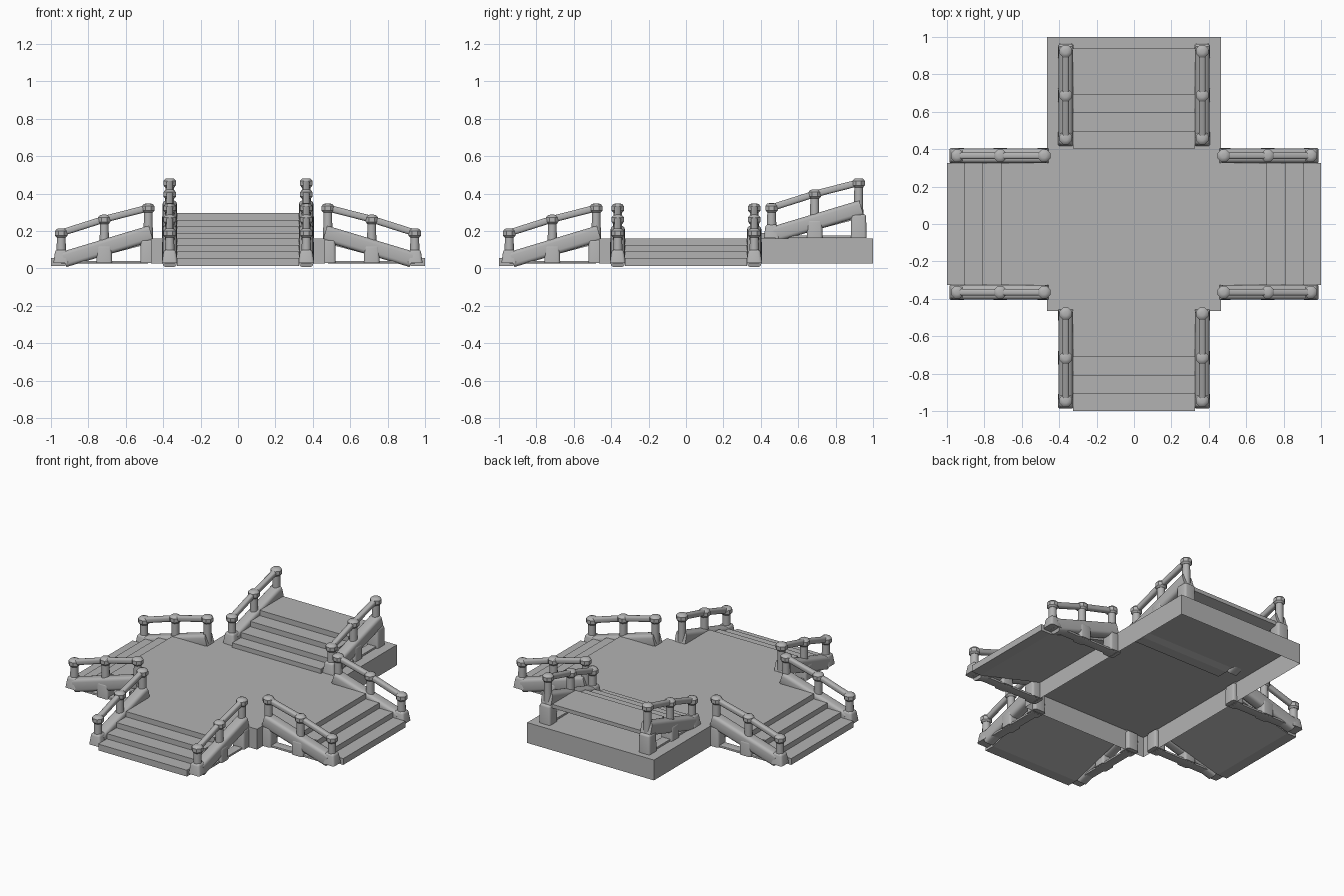
import bpy, bmesh, math
from mathutils import Vector, Matrix

cube = bpy.data.objects.get("Cube")
if cube:
    bpy.data.objects.remove(cube, do_unlink=True)

stone = bpy.data.materials.new("grey_stone")
stone.use_nodes = True
GREY = (0.45, 0.45, 0.45, 1)
stone.diffuse_color = GREY
stone.node_tree.nodes["Principled BSDF"].inputs["Base Color"].default_value = GREY


def finish(bm, name, place, smooth=True):
    """Move the part into place and link it as an object."""
    bm.transform(place)
    bmesh.ops.recalc_face_normals(bm, faces=bm.faces)
    mesh = bpy.data.meshes.new(name)
    bm.to_mesh(mesh)
    bm.free()
    mesh.materials.append(stone)
    obj = bpy.data.objects.new(name, mesh)
    bpy.context.collection.objects.link(obj)
    if smooth:
        bpy.ops.object.select_all(action='DESELECT')
        obj.select_set(True)
        bpy.context.view_layer.objects.active = obj
        bpy.ops.object.shade_smooth_by_angle(angle=math.radians(40))
    return obj


def box(bm, size, centre):
    made = bmesh.ops.create_cube(bm, size=1)["verts"]
    bmesh.ops.scale(bm, vec=size, verts=made)
    bmesh.ops.translate(bm, vec=centre, verts=made)
    return made


def lathe(bm, profile, x, y, sides):
    """Stack rings of (radius, z) and cap both ends."""
    rings = []
    for r, z in profile:
        ring = []
        for i in range(sides):
            a = (i + 0.5) * math.tau / sides
            ring.append(bm.verts.new((x + r * math.cos(a), y + r * math.sin(a), z)))
        rings.append(ring)
    for low, high in zip(rings, rings[1:]):
        for i in range(sides):
            j = (i + 1) % sides
            bm.faces.new((low[i], low[j], high[j], high[i]))
    bm.faces.new(rings[0])
    bm.faces.new(rings[-1])


def beam(bm, start, end, width, height, bevel):
    """Rounded bar between two points."""
    start, end = Vector(start), Vector(end)
    along = end - start
    part = bmesh.new()
    box(part, (along.length, width, height), (0, 0, 0))
    edges = [e for e in part.edges
             if abs(e.verts[0].co.x - e.verts[1].co.x) > 0.01]
    bmesh.ops.bevel(part, geom=edges, offset=bevel, segments=3,
                    profile=0.5, affect='EDGES')
    tilt = Matrix.Rotation(math.atan2(-along.z, along.x), 4, 'Y')
    part.transform(Matrix.Translation((start + end) / 2) @ tilt)
    temp = bpy.data.meshes.new("temp")
    part.to_mesh(temp)
    part.free()
    bm.from_mesh(temp)
    bpy.data.meshes.remove(temp)


# Post positions along a flight: distance, cap centre, base top, base half width
POSTS = [(0.945, 0.19, 0.10, 0.032), (0.715, 0.263, 0.125, 0.04),
         (0.48, 0.323, 0.155, 0.04)]
SIDE = 0.365
FLOOR = 0.028


def make_post(name, place, x, y, cap, base_top, top_half):
    # Rounded square foot, the lowest one tapering upward
    bm = bmesh.new()
    verts = box(bm, (0.084, 0.084, base_top - FLOOR), (x, y, (base_top + FLOOR) / 2))
    for v in verts:
        if v.co.z > base_top - 0.001:
            v.co.x = x + math.copysign(top_half, v.co.x - x)
            v.co.y = y + math.copysign(top_half, v.co.y - y)
    soft = [e for e in bm.edges if max(v.co.z for v in e.verts) > base_top - 0.001]
    bmesh.ops.bevel(bm, geom=soft, offset=0.014, segments=3,
                    profile=0.5, affect='EDGES')
    # Round neck and faceted cap
    lathe(bm, [(0.026, base_top - 0.01), (0.024, cap - 0.02)], x, y, 12)
    lathe(bm, [(0.026, cap - 0.025), (0.036, cap - 0.014), (0.036, cap + 0.01),
               (0.026, cap + 0.021), (0.012, cap + 0.024)], x, y, 8)
    finish(bm, name, place)


def make_flight(name, place):
    """Flight of four steps descending toward +x, with a railing on each side."""
    # Stepped slab with a sloping underside
    outline = [(1.0, 0.013), (1.0, 0.055)]
    for i, x in enumerate((0.91, 0.81, 0.71)):
        outline += [(x, 0.055 + 0.035 * i), (x, 0.09 + 0.035 * i)]
    outline += [(0.465, 0.16), (0.465, 0.135), (0.93, 0.013)]
    bm = bmesh.new()
    face = bm.faces.new([bm.verts.new((x, -0.325, z)) for x, z in outline])
    moved = bmesh.ops.extrude_face_region(bm, geom=[face])["geom"]
    bmesh.ops.translate(bm, vec=(0, 0.65, 0),
                        verts=[g for g in moved if isinstance(g, bmesh.types.BMVert)])
    finish(bm, name + "_steps", place, smooth=False)

    for label, y in (("near", -SIDE), ("far", SIDE)):
        for level, (x, cap, base_top, half) in zip(("low", "middle", "high"), POSTS):
            make_post(f"{name}_{label}_{level}_post", place, x, y, cap, base_top, half)
        # Handrail, sloping side beam and ground rail
        bm = bmesh.new()
        for a, b in zip(POSTS, POSTS[1:]):
            beam(bm, (a[0], y, a[1]), (b[0], y, b[1]), 0.036, 0.036, 0.012)
        finish(bm, f"{name}_{label}_handrail", place)
        bm = bmesh.new()
        beam(bm, (0.93, y, 0.048), (0.465, y, 0.188), 0.076, 0.085, 0.02)
        finish(bm, f"{name}_{label}_side_beam", place)
        bm = bmesh.new()
        beam(bm, (0.945, y, 0.034), (0.48, y, 0.034), 0.06, 0.014, 0.003)
        finish(bm, f"{name}_{label}_ground_rail", place)


# Hollow platform, open underneath
bm = bmesh.new()
box(bm, (0.93, 1.465, 0.135), (0, 0.2675, 0.0925))
bottom = [f for f in bm.faces if f.normal.z < -0.5]
bmesh.ops.delete(bm, geom=bottom, context='FACES')
finish(bm, "platform", Matrix.Identity(4), smooth=False)

# Three flights going down, and one going up at the back
for name, degrees in (("left_flight", 0), ("right_flight", 180), ("front_flight", -90)):
    make_flight(name, Matrix.Rotation(math.radians(degrees), 4, 'Z'))
make_flight("upper_flight", Matrix.Translation((0, 1.403, 0.135))
            @ Matrix.Rotation(math.radians(-90), 4, 'Z'))
